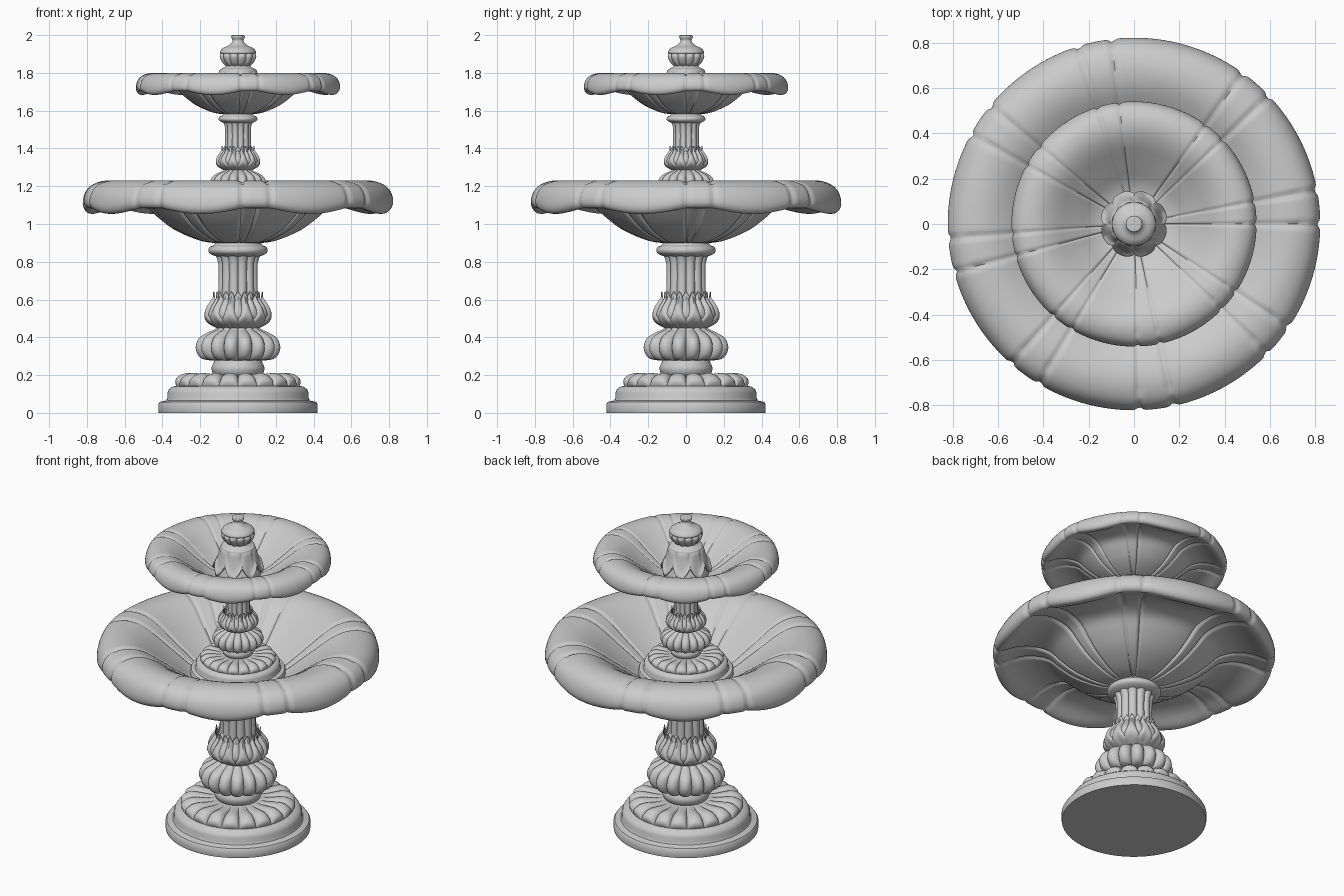
import bpy, bmesh
from math import sin, cos, pi, radians, exp, degrees
from mathutils import Vector

if "Cube" in bpy.data.objects:
    bpy.data.objects.remove(bpy.data.objects["Cube"])


def spline(pts, n=4):
    """Catmull-Rom smoothing of a profile."""
    p = [Vector(q) for q in pts]
    p = [p[0]] + p + [p[-1]]
    out = []
    for i in range(1, len(p) - 2):
        a, b, c, d = p[i - 1:i + 3]
        for k in range(n):
            t = k / n
            out.append(0.5 * (2 * b + (c - a) * t + (2 * a - 5 * b + 4 * c - d) * t * t
                              + (3 * b - a - 3 * c + d) * t ** 3))
    out.append(p[-1])
    return [(max(v.x, 0.0), v.y) for v in out]


def lathe(name, prof, segs=72, mod=None, scale=1.0, z0=0.0, sharp=40):
    """Revolve (r, z) points; mod(r, z, angle, t) shapes lobes and grooves."""
    bm = bmesh.new()
    rows = []
    for i, (r, z) in enumerate(prof):
        t = i / (len(prof) - 1)
        row = []
        for k in range(segs):
            a = 2 * pi * k / segs
            rr, zz = mod(r, z, a, t) if mod else (r, z)
            row.append(bm.verts.new((rr * cos(a) * scale, rr * sin(a) * scale, z0 + zz * scale)))
        rows.append(row)
    for lo, hi in zip(rows, rows[1:]):
        for k in range(segs):
            j = (k + 1) % segs
            bm.faces.new((lo[k], lo[j], hi[j], hi[k]))
    bmesh.ops.remove_doubles(bm, verts=bm.verts, dist=1e-5)
    bmesh.ops.recalc_face_normals(bm, faces=bm.faces)
    me = bpy.data.meshes.new(name)
    bm.to_mesh(me)
    bm.free()
    me.polygons.foreach_set("use_smooth", [True] * len(me.polygons))
    me.set_sharp_from_angle(angle=radians(sharp))
    ob = bpy.data.objects.new(name, me)
    bpy.context.collection.objects.link(ob)
    return ob


def lobes(n, depth, phase=0.0):
    """Round lobes separated by creases."""
    def mod(r, z, a, t):
        s = abs(sin(n * (a + phase) / 2)) ** 0.7
        return r * (1 - depth * (1 - s)), z
    return mod


def leaves(n, depth, zb, cut, phase=0.0):
    """Upright leaves whose upper ends run to points."""
    def mod(r, z, a, t):
        u = abs(((n * (a + phase) / (2 * pi)) % 1) * 2 - 1)   # 0 at leaf middle
        rr = r * (1 - depth * u ** 3)
        return rr, zb + (z - zb) * (1 - cut * u ** 1.3)
    return mod


def petals(r, z, a, t):
    """Flat rosette of petals with notched ends."""
    s = 1 - abs(sin(10 * a)) ** 0.5
    w = min(max((r - 0.13) / 0.1, 0), 1) * min(max((z - 0.14) / 0.03, 0), 1)
    return r * (1 - 0.05 * s * w), z - 0.022 * s * w


# Bowl seams: eight narrow ribs between wide shells
centres = [5.2, 48.8, 102.2, 146, 189.7, 234, 277, 321]
seams = sorted(c + d for c in centres for d in (-5.3, 5.3))
if seams[0] < 0:
    seams = sorted(s % 360 for s in seams)


def shell(r, z, a, t):
    deg = degrees(a)
    s = [seams[-1] - 360] + seams + [seams[0] + 360]
    lo = max(x for x in s if x <= deg + 1e-6)
    hi = min(x for x in s if x > deg + 1e-6)
    g = exp(-(min(deg - lo, hi - deg) / 1.0) ** 2)
    wide = sin(pi * (deg - lo) / (hi - lo)) if hi - lo > 15 else 0
    lip = min(max((r - 0.5) / 0.25, 0), 1)
    body = min(r / 0.2, 1)
    under = 1 if t < 0.42 else -1 if t > 0.6 else 0
    z2 = z + 0.011 * g * body * under
    z2 -= 0.03 * wide * lip * min(max((1.23 - z) / 0.14, 0), 1)
    return r * (1 - 0.016 * g * lip - (0.02 * g * body if t < 0.3 else 0)), z2


bowl = spline([(0, .9), (.13, .9), (.22, .918), (.34, .972), (.43, 1.04), (.50, 1.10),
               (.6, 1.125), (.69, 1.115), (.76, 1.09), (.80, 1.085), (.822, 1.115),
               (.81, 1.17), (.77, 1.21), (.70, 1.23), (.62, 1.222), (.54, 1.185),
               (.45, 1.12), (.36, 1.055), (.28, 1.0), (.18, .965), (0, .95)], 3)


def tier(label, s, z0):
    def part(name, prof, segs=72, mod=None, sharp=40):
        lathe(label + "_" + name, prof, segs, mod, s, z0, sharp)

    # stepped round plinth
    part("plinth", [(0, 0), (.42, 0), (.422, .012), (.422, .045), (.414, .058), (.395, .062),
                    (.38, .066), (.374, .08), (.374, .105), (.366, .125), (.345, .14),
                    (.30, .146), (0, .146)], 96)
    # petal rosette and neck ring
    part("rosette", [(0, .14), (.325, .14), (.333, .155), (.334, .176), (.325, .188), (.30, .205),
                     (.27, .212), (.22, .208), (.17, .2), (.13, .2), (0, .2)], 240, petals)
    part("neck_ring", spline([(.11, .19), (.13, .205), (.14, .235), (.13, .265),
                              (.12, .28), (.10, .29)]))
    # lobed cushion
    part("lobed_cushion", spline([(0, .278), (.15, .278), (.205, .295), (.228, .345), (.21, .395),
                                  (.165, .425), (.13, .44), (.115, .455), (.115, .48)]), 192,
         lobes(16, .15))
    # leaf bulb in two layers
    bulb = spline([(.10, .445), (.125, .455), (.165, .485), (.182, .52), (.172, .56),
                   (.145, .60), (.13, .625), (.135, .645)])
    part("outer_leaves", bulb, 192, leaves(12, .10, .445, .42))
    part("inner_leaves", [(r * .95, z) for r, z in bulb], 192, leaves(12, .08, .445, .3, pi / 12))
    # fluted column
    part("bulb_core", spline([(.09, .45), (.15, .50), (.155, .54), (.118, .60), (.09, .64)]))
    part("fluted_column", [(.112, .55), (.108, .62), (.106, .72), (.107, .79), (.114, .815),
                           (.122, .835), (.1, .85)], 144, lobes(12, .13))
    # collar under the bowl
    part("collar", spline([(.10, .825), (.125, .832), (.15, .845), (.157, .862), (.148, .88),
                           (.128, .888), (.122, .9), (.122, .915)], 3))
    part("bowl", bowl, 360, shell, 60)


tier("lower", 1.0, 0.0)
tier("upper", 0.658, 0.99)

# Finial: leafy bell standing in the upper bowl
lathe("finial_bell", spline([(.125, 1.61), (.135, 1.65), (.125, 1.69), (.112, 1.74), (.102, 1.79),
                             (.098, 1.815), (.08, 1.825), (.066, 1.835), (.06, 1.85)]), 120)


def drape(r, z, a, t):
    """Hanging leaves with points at the bottom."""
    u = abs(((8 * a / (2 * pi)) % 1) * 2 - 1)
    return r * (1 - .10 * u ** 3), 1.82 - (1.82 - z) * (1 - .4 * u ** 1.5)


lathe("finial_leaves", spline([(.085, 1.822), (.105, 1.80), (.116, 1.75), (.13, 1.70),
                               (.148, 1.67), (.146, 1.655), (.13, 1.66)]), 160, drape)
# Finial: ribbed urn
lathe("finial_urn", spline([(.05, 1.825), (.068, 1.838), (.085, 1.855), (.098, 1.88),
                            (.098, 1.895), (.088, 1.91)]), 144, lobes(12, .12))
lathe("finial_cap", spline([(.06, 1.895), (.092, 1.902), (.094, 1.915), (.078, 1.932), (.05, 1.945),
                            (.036, 1.958), (.029, 1.972), (.034, 1.984), (.036, 1.994),
                            (.03, 2.0), (0, 2.0)]), 64)
